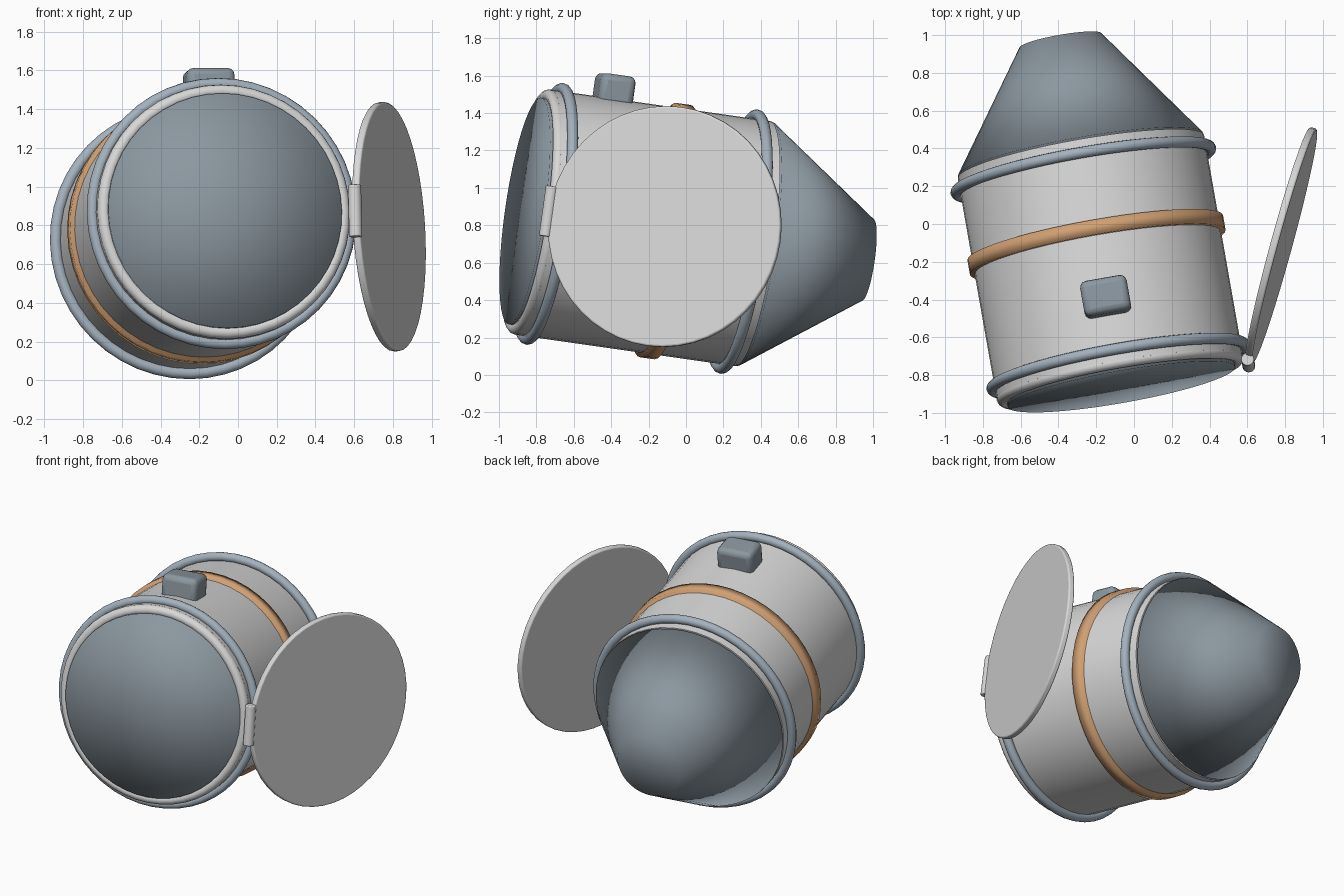
import bpy
from math import radians
from mathutils import Matrix, Vector

cube = bpy.data.objects.get("Cube")
if cube:
    bpy.data.objects.remove(cube, do_unlink=True)


def material(name, rgb):
    m = bpy.data.materials.new(name)
    m.use_nodes = True
    m.diffuse_color = (*rgb, 1)
    m.node_tree.nodes["Principled BSDF"].inputs["Base Color"].default_value = (*rgb, 1)
    return m


WHITE = material("light grey shell", (0.68, 0.69, 0.68))
SLATE = material("slate blue", (0.26, 0.31, 0.35))
STEEL = material("pale steel blue", (0.37, 0.44, 0.51))
COPPER = material("copper", (0.64, 0.35, 0.17))

# Body frame: x to the left side, y along the barrel towards the back, z up
BODY = (Matrix.Translation((-0.085, -0.755, 0.861))
        @ Matrix.Rotation(radians(10), 4, 'Z')
        @ Matrix.Rotation(radians(-8), 4, 'X'))
ALONG = Matrix.Rotation(radians(-90), 4, 'X')


def finish(name, mat, local, bevel=0, full_smooth=False):
    o = bpy.context.object
    o.name = name
    o.data.materials.append(mat)
    o.matrix_world = BODY @ local
    if bevel:
        b = o.modifiers.new("rounded edge", 'BEVEL')
        b.width = bevel
        b.segments = 3
    if full_smooth:
        bpy.ops.object.shade_smooth()
    else:
        bpy.ops.object.shade_smooth_by_angle(angle=radians(35))
    return o


def ring(name, mat, y, major, minor):
    bpy.ops.mesh.primitive_torus_add(major_segments=48, minor_segments=12,
                                     major_radius=major, minor_radius=minor)
    finish(name, mat, Matrix.Translation((0, y, 0)) @ ALONG, full_smooth=True)


def drum(name, mat, y0, y1, r0, r1, full_smooth=False):
    bpy.ops.mesh.primitive_cone_add(vertices=48, radius1=r0, radius2=r1,
                                    depth=y1 - y0, end_fill_type='TRIFAN')
    finish(name, mat, Matrix.Translation((0, (y0 + y1) / 2, 0)) @ ALONG,
           full_smooth=full_smooth)


# Barrel with its collars
drum("barrel", WHITE, -0.06, 1.14, 0.662, 0.662)
ring("front_lip", WHITE, -0.065, 0.63, 0.033)
ring("front_collar", STEEL, 0, 0.677, 0.03)
ring("rear_collar", STEEL, 1.065, 0.684, 0.03)
drum("copper_band", COPPER, 0.62, 0.70, 0.687, 0.687, True)

# Front window and tapered tail
drum("front_window", SLATE, -0.11, -0.03, 0.612, 0.612, True)
drum("tail_cone", SLATE, 1.15, 1.77, 0.66, 0.22, True)

# Control box on top
bpy.ops.mesh.primitive_cube_add(size=1)
box = bpy.context.object
for v in box.data.vertices:
    v.co *= Vector((0.25, 0.19, 0.17))
finish("top_box", SLATE, Matrix.Translation((0, 0.28, 0.705)), bevel=0.035)

# Hinge and the round door swung open
hinge = Matrix.Translation((0.683, -0.10, 0))
bpy.ops.mesh.primitive_cylinder_add(vertices=24, radius=0.034, depth=0.27)
finish("hinge", WHITE, hinge, bevel=0.006)

swing = hinge @ Matrix.Rotation(radians(-25.5), 4, 'Z')
bpy.ops.mesh.primitive_cylinder_add(vertices=48, radius=0.645, depth=0.04)
finish("door", WHITE, swing @ Matrix.Translation((0, 0.65, 0))
       @ Matrix.Rotation(radians(90), 4, 'Y'), bevel=0.01)
